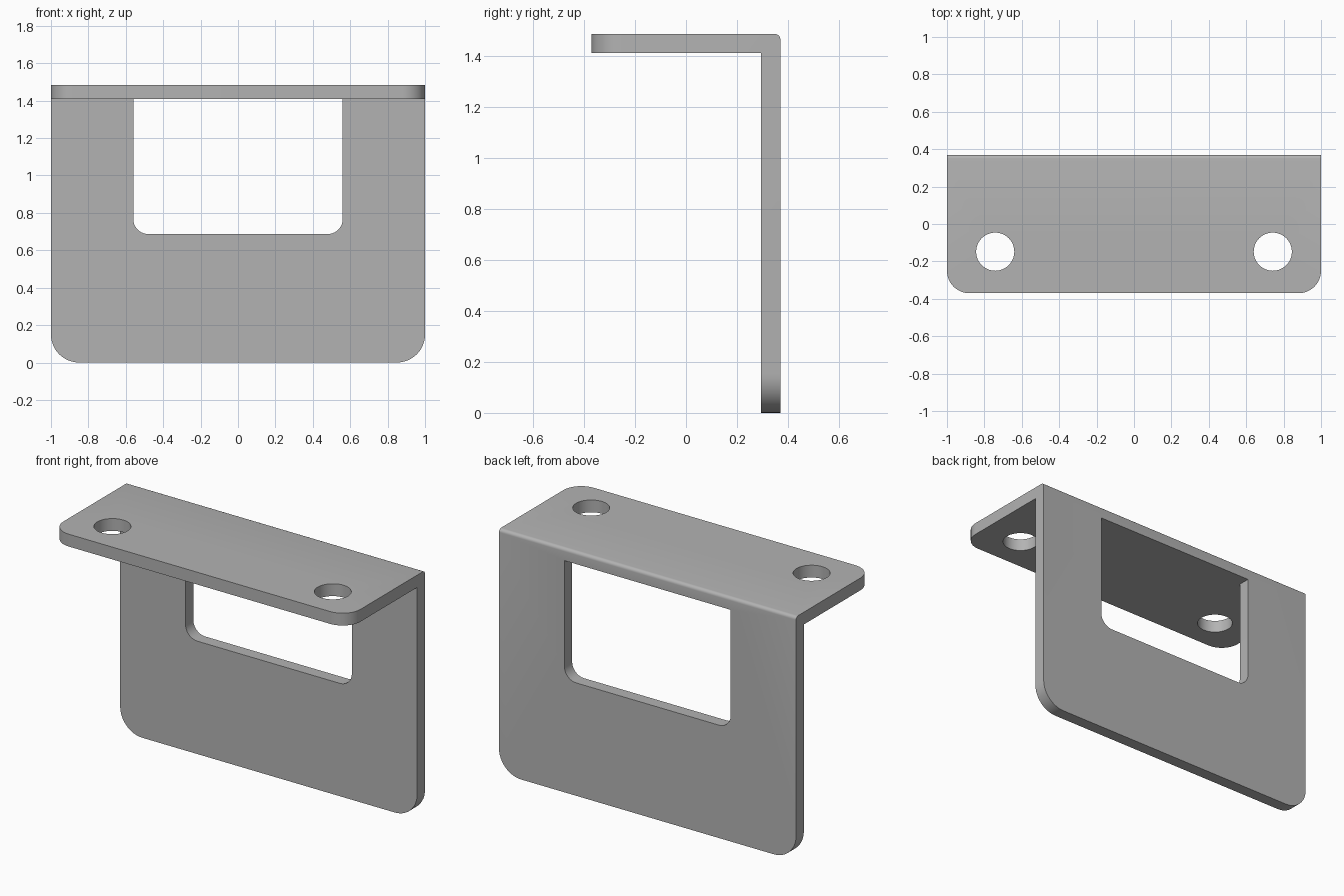
import bpy
import bmesh
import math
from mathutils import Vector

cube = bpy.data.objects.get("Cube")
if cube:
    bpy.data.objects.remove(cube)

HALF_W, HALF_D, HEIGHT, THICK = 1.0, 0.37, 1.485, 0.075
WALL_Y = HALF_D - THICK
SHELF_Z = HEIGHT - THICK

steel = bpy.data.materials.new("grey_steel")
steel.use_nodes = True
GREY = (0.45, 0.45, 0.45, 1)
steel.diffuse_color = GREY
steel.node_tree.nodes["Principled BSDF"].inputs["Base Color"].default_value = GREY


def extrude_profile(name, points, offset):
    """Make a solid by extruding a closed profile."""
    bm = bmesh.new()
    face = bm.faces.new([bm.verts.new(p) for p in points])
    result = bmesh.ops.extrude_face_region(bm, geom=[face])
    verts = [v for v in result["geom"] if isinstance(v, bmesh.types.BMVert)]
    bmesh.ops.translate(bm, verts=verts, vec=offset)
    bmesh.ops.recalc_face_normals(bm, faces=bm.faces)
    return finish(name, bm)


def finish(name, bm):
    mesh = bpy.data.meshes.new(name)
    bm.to_mesh(mesh)
    bm.free()
    mesh.materials.append(steel)
    obj = bpy.data.objects.new(name, mesh)
    bpy.context.collection.objects.link(obj)
    return obj


def round_edges(obj, radius, segments, test):
    """Round the edges whose midpoint and direction pass the test."""
    bm = bmesh.new()
    bm.from_mesh(obj.data)
    edges = [e for e in bm.edges
             if test((e.verts[0].co + e.verts[1].co) / 2,
                     (e.verts[1].co - e.verts[0].co).normalized())]
    bmesh.ops.bevel(bm, geom=edges, offset=radius, segments=segments,
                    profile=0.5, affect='EDGES')
    bm.to_mesh(obj.data)
    bm.free()


# Angle bracket: upright plate and shelf in one folded section
section = [(HALF_D, 0), (HALF_D, HEIGHT), (-HALF_D, HEIGHT),
           (-HALF_D, SHELF_Z), (WALL_Y, SHELF_Z), (WALL_Y, 0)]
bracket = extrude_profile("angle_bracket",
                          [(-HALF_W, y, z) for y, z in section],
                          Vector((2 * HALF_W, 0, 0)))
# Bottom corners, shelf corners and outer fold
round_edges(bracket, 0.15, 12, lambda m, d: abs(d.y) > 0.9 and m.z < 0.01)
round_edges(bracket, 0.12, 12,
            lambda m, d: abs(d.z) > 0.9 and m.y < -HALF_D + 0.01)
round_edges(bracket, 0.02, 5,
            lambda m, d: abs(d.x) > 0.9 and m.y > HALF_D - 0.01
            and m.z > HEIGHT - 0.01)

# Window opening, rounded at its lower corners
WIN_X, WIN_Z = 0.56, 0.687
window = extrude_profile("window_cutter",
                         [(-WIN_X, 0.2, WIN_Z), (WIN_X, 0.2, WIN_Z),
                          (WIN_X, 0.2, SHELF_Z), (-WIN_X, 0.2, SHELF_Z)],
                         Vector((0, 0.3, 0)))
round_edges(window, 0.08, 10, lambda m, d: abs(d.y) > 0.9 and m.z < 1)
cutters = [window]

# Screw holes through the shelf
for side, x in (("right", -0.742), ("left", 0.742)):
    ring = [(x + 0.102 * math.cos(a), -0.148 + 0.102 * math.sin(a), 1.3)
            for a in (math.tau * i / 48 for i in range(48))]
    cutters.append(extrude_profile(side + "_hole_cutter", ring,
                                   Vector((0, 0, 0.3))))

bpy.ops.object.select_all(action='DESELECT')
bracket.select_set(True)
bpy.context.view_layer.objects.active = bracket
for cutter in cutters:
    cut = bracket.modifiers.new(cutter.name, 'BOOLEAN')
    cut.operation = 'DIFFERENCE'
    cut.solver = 'EXACT'
    cut.object = cutter
    bpy.ops.object.modifier_apply(modifier=cut.name)
for cutter in cutters:
    bpy.data.objects.remove(cutter)

bpy.ops.object.shade_smooth_by_angle(angle=math.radians(30))
